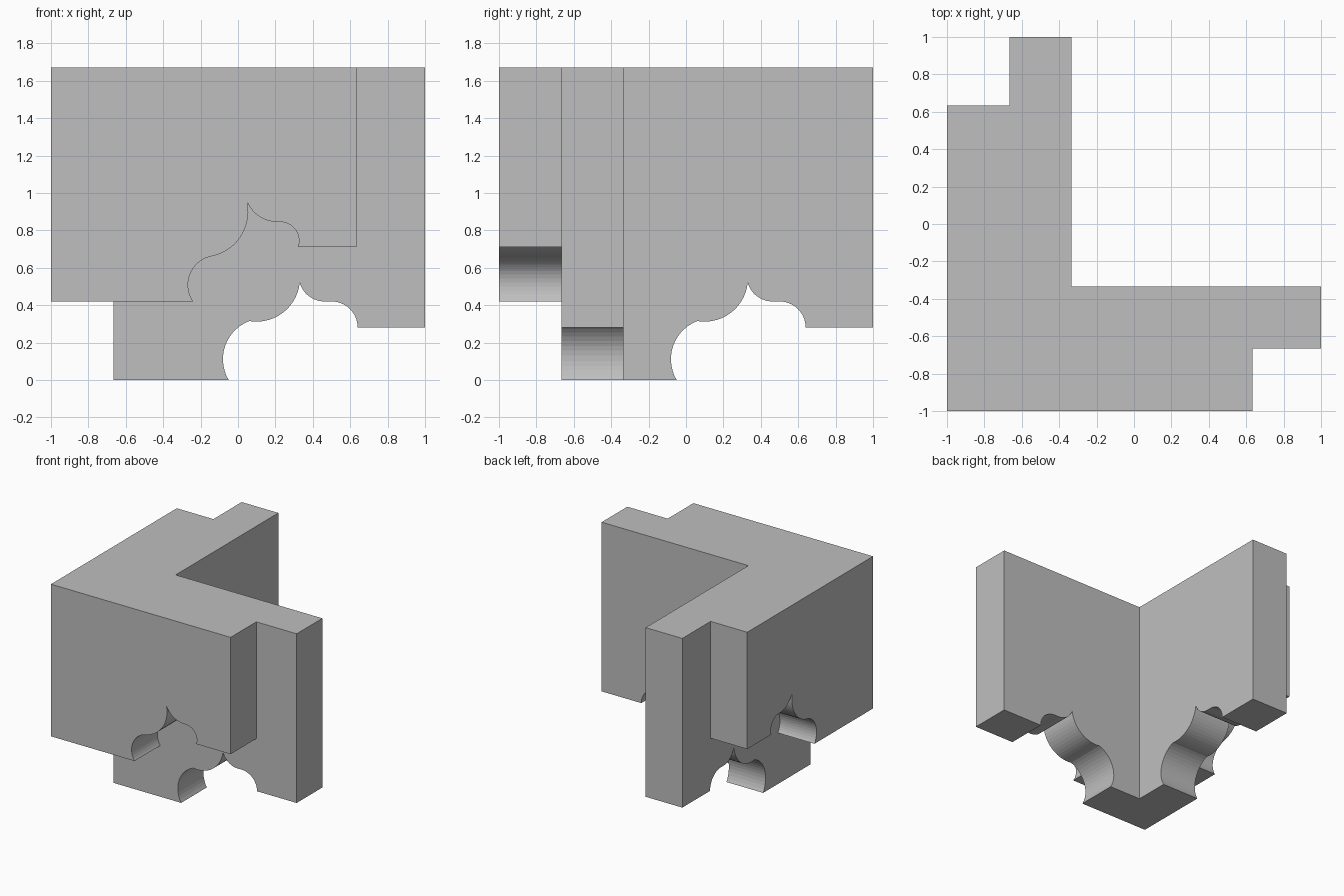
import bpy
import bmesh
from math import atan2, cos, sin, tau
from mathutils import Vector

cube = bpy.data.objects.get("Cube")
if cube:
    bpy.data.objects.remove(cube, do_unlink=True)

TOP = 1.67
THIRD = 1 / 3

grey = bpy.data.materials.new("light_grey")
grey.use_nodes = True
grey.diffuse_color = (0.52, 0.52, 0.52, 1)
grey.node_tree.nodes["Principled BSDF"].inputs["Base Color"].default_value = grey.diffuse_color


def arc(a, centre, b, steps=14):
    """Points from a to b around the centre, going the short way."""
    (ax, ay), (cx, cy), (bx, by) = a, centre, b
    start, end = atan2(ay - cy, ax - cx), atan2(by - cy, bx - cx)
    sweep = (end - start + tau / 2) % tau - tau / 2
    r0, r1 = Vector((ax - cx, ay - cy)).length, Vector((bx - cx, by - cy)).length
    points = []
    for i in range(steps + 1):
        t = i / steps
        r = r0 + (r1 - r0) * t
        points.append((cx + r * cos(start + sweep * t), cy + r * sin(start + sweep * t)))
    return points


def prism(name, outline, place, low, high):
    """Extrude an outline; place maps (u, v, depth) to a 3D point."""
    bm = bmesh.new()
    face = bm.faces.new([bm.verts.new(place(u, v, low)) for u, v in outline])
    shift = Vector(place(0, 0, high)) - Vector(place(0, 0, low))
    made = bmesh.ops.extrude_face_region(bm, geom=[face])["geom"]
    bmesh.ops.translate(bm, vec=shift, verts=[g for g in made if isinstance(g, bmesh.types.BMVert)])
    bmesh.ops.recalc_face_normals(bm, faces=bm.faces)
    mesh = bpy.data.meshes.new(name)
    bm.to_mesh(mesh)
    bm.free()
    mesh.materials.append(grey)
    obj = bpy.data.objects.new(name, mesh)
    bpy.context.collection.objects.link(obj)
    return obj


def combine(target, other, operation):
    """Apply a boolean and remove the second object."""
    mod = target.modifiers.new(operation.title(), "BOOLEAN")
    mod.operation = operation
    mod.solver = "EXACT"
    mod.object = other
    bpy.context.view_layer.objects.active = target
    bpy.ops.object.modifier_apply(modifier=mod.name)
    bpy.data.objects.remove(other, do_unlink=True)


def corner_wall(name, corner, inside, end, bottom, arch):
    """L-shaped wall with the same scalloped opening cut in both legs."""
    footprint = [(corner, corner), (end, corner), (end, inside),
                 (inside, inside), (inside, end), (corner, end)]
    wall = prism(name, footprint, lambda u, v, d: (u, v, d), bottom, TOP)
    # Close the opening below the wall and beyond its end
    foot, lip = arch[0], arch[-1]
    outline = arch + [(2, lip[1]), (2, bottom - 1), (foot[0], bottom - 1)]
    for place in (lambda u, v, d: (u, d, v), lambda u, v, d: (d, u, v)):
        combine(wall, prism("arch_cutter", outline, place, -2, 2), "DIFFERENCE")
    return wall


# Scalloped openings, from the foot up to the peak and down to the lip
inner_arch = (arc((-0.05, 0), (0.137, 0.11), (0.06, 0.315))
              + arc((0.06, 0.315), (0.10, 0.545), (0.33, 0.52))[1:]
              + arc((0.33, 0.52), (0.46, 0.56), (0.46, 0.42))[1:]
              + arc((0.50, 0.42), (0.50, 0.28), (0.64, 0.28)))
outer_arch = (arc((-0.24, 0.42), (-0.11, 0.51), (-0.15, 0.66))
              + arc((-0.15, 0.66), (-0.19, 0.90), (0.05, 0.95))[1:]
              + arc((0.05, 0.95), (0.21, 1.02), (0.21, 0.845))[1:]
              + arc((0.23, 0.845), (0.225, 0.745), (0.32, 0.71)))

# Longer, lower inner layer and shorter, raised outer layer
corner_block = corner_wall("corner_block", -2 * THIRD, -THIRD, 1, 0, inner_arch)
outer_layer = corner_wall("outer_layer", -1, -2 * THIRD, 0.633, 0.42, outer_arch)
combine(corner_block, outer_layer, "UNION")
